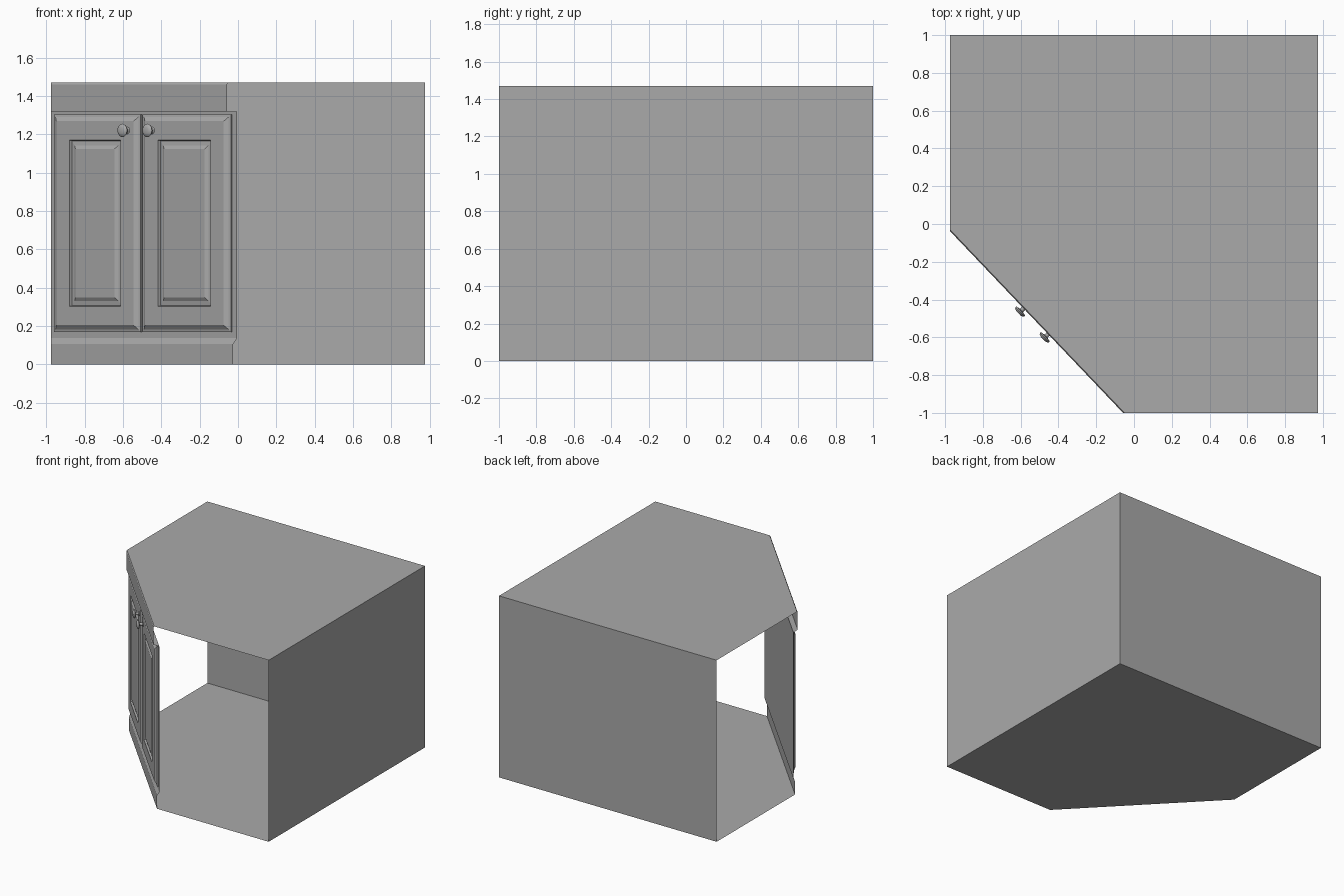
import bpy, bmesh, math
from mathutils import Vector, Matrix

cube = bpy.data.objects.get("Cube")
if cube:
    bpy.data.objects.remove(cube)

grey = bpy.data.materials.new("cabinet_grey")
grey.use_nodes = True
COLOUR = (0.4, 0.4, 0.4, 1)
grey.diffuse_color = COLOUR
grey.node_tree.nodes["Principled BSDF"].inputs["Base Color"].default_value = COLOUR

W, H = 0.975, 1.47           # half width, height
SLOPE = 1.05                 # run of the diagonal front, y per x
ALONG = Vector((1, -SLOPE, 0)).normalized()
OUT = Vector((-SLOPE, -1, 0)).normalized()
FRAME_X, TOE_X, TOP_X = -0.005, -0.025, -0.05   # where each diagonal meets the front


def finish(name, bm):
    mesh = bpy.data.meshes.new(name)
    bm.to_mesh(mesh)
    bm.free()
    mesh.materials.append(grey)
    obj = bpy.data.objects.new(name, mesh)
    bpy.context.collection.objects.link(obj)
    return obj


def polygon(name, points):
    bm = bmesh.new()
    bm.faces.new([bm.verts.new(p) for p in points])
    return finish(name, bm)


def left_y(x_end):
    """y where a diagonal ending at x_end on the front reaches the side."""
    return -1 + (x_end + W) * SLOPE


def on_front(x, depth, z):
    """Point on the diagonal frame, pushed outward by depth."""
    return Vector((x, -1 + (FRAME_X - x) * SLOPE, z)) + OUT * depth


def loft(bm, loops, closed):
    """Bridge successive vertex loops with quads."""
    rows = [[bm.verts.new(p) for p in loop] for loop in loops]
    for a, b in zip(rows, rows[1:]):
        n = len(a)
        for i in range(n if closed else n - 1):
            j = (i + 1) % n
            bm.faces.new((a[i], a[j], b[j], b[i]))
    return rows


# Top and floor with the cut corner
for name, z, x_end in (("top_panel", H, TOP_X), ("floor_panel", 0, TOE_X)):
    outline = [(x_end, -1, z), (W, -1, z), (W, 1, z), (-W, 1, z), (-W, left_y(x_end), z)]
    polygon(name, outline if z else outline[::-1])

# Closed back and side
polygon("back_wall", [(W, 1, 0), (-W, 1, 0), (-W, 1, H), (W, 1, H)])
polygon("side_wall", [(W, -1, 0), (W, 1, 0), (W, 1, H), (W, -1, H)])

# Diagonal front: toe board, frame and apron from one profile
bm = bmesh.new()
profile = [(TOE_X, 0), (TOE_X, 0.105), (FRAME_X, 0.137), (FRAME_X, 1.32),
           (-0.058, 1.32), (-0.058, 1.46), (TOP_X, H)]
loft(bm, [[(-W, left_y(x), z), (x, -1, z)] for x, z in profile], False)
finish("diagonal_front", bm)

# Raised panel doors: concentric rings of (inset, depth)
RINGS = [(0, 0), (0, 0.01), (0.014, 0.013), (0.036, 0.028), (0.135, 0.028),
         (0.138, 0.014), (0.162, 0.017), (0.18, 0.027)]
for side, x0, x1 in (("right", -0.952, -0.5), ("left", -0.49, -0.03)):
    bm = bmesh.new()
    loops = []
    for inset, depth in RINGS:
        a, b = x0 + inset * ALONG.x, x1 - inset * ALONG.x
        lo, hi = 0.168 + inset, 1.304 - inset
        loops.append([on_front(a, depth, lo), on_front(b, depth, lo),
                      on_front(b, depth, hi), on_front(a, depth, hi)])
    bm.faces.new(loft(bm, loops, True)[-1])
    finish(side + "_door", bm)

# Turned knobs: (radius, depth)
KNOB = [(0.018, 0.028), (0.012, 0.034), (0.012, 0.054), (0.032, 0.058),
        (0.035, 0.064), (0.03, 0.071), (0.016, 0.076)]
SIDES = 20
for side, x in (("right", -0.557), ("left", -0.427)):
    bm = bmesh.new()
    loops = []
    for radius, depth in KNOB:
        loops.append([on_front(x, depth, 1.22)
                      + ALONG * radius * math.cos(math.tau * i / SIDES)
                      + Vector((0, 0, radius * math.sin(math.tau * i / SIDES)))
                      for i in range(SIDES)])
    bm.faces.new(loft(bm, loops, True)[-1])
    knob = finish(side + "_knob", bm)
    bpy.ops.object.select_all(action="DESELECT")
    knob.select_set(True)
    bpy.context.view_layer.objects.active = knob
    bpy.ops.object.shade_smooth_by_angle(angle=math.radians(40))
